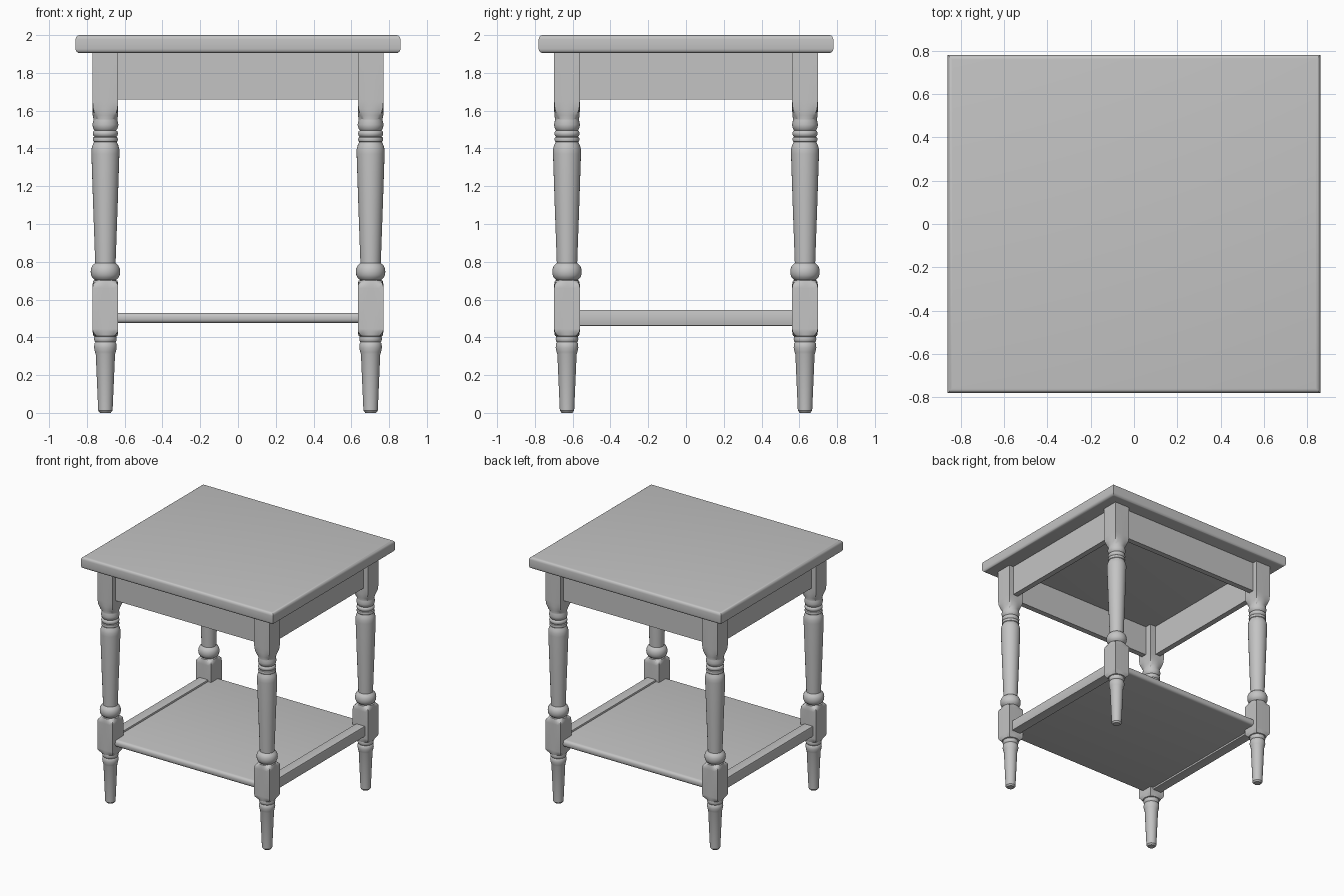
import bpy, bmesh, math

if "Cube" in bpy.data.objects:
    bpy.data.objects.remove(bpy.data.objects["Cube"])

wood = bpy.data.materials.new("plain grey")
wood.diffuse_color = (0.55, 0.55, 0.55, 1)
wood.use_nodes = True
wood.node_tree.nodes["Principled BSDF"].inputs["Base Color"].default_value = wood.diffuse_color


def finish(name, bm):
    bmesh.ops.recalc_face_normals(bm, faces=bm.faces)
    me = bpy.data.meshes.new(name)
    bm.to_mesh(me)
    bm.free()
    me.materials.append(wood)
    ob = bpy.data.objects.new(name, me)
    bpy.context.collection.objects.link(ob)
    bpy.ops.object.select_all(action='DESELECT')
    ob.select_set(True)
    bpy.context.view_layer.objects.active = ob
    bpy.ops.object.shade_smooth_by_angle(angle=math.radians(35))
    return ob


def board(name, lo, hi, pick=None, width=0.0, segments=4):
    """Box between two corners; edges whose direction passes pick are rounded."""
    bm = bmesh.new()
    bmesh.ops.create_cube(bm, size=1)
    for v in bm.verts:
        for i in range(3):
            v.co[i] = hi[i] if v.co[i] > 0 else lo[i]
    if pick:
        edges = [e for e in bm.edges if pick((e.verts[0].co - e.verts[1].co).normalized())]
        bmesh.ops.bevel(bm, geom=edges, offset=width, segments=segments,
                        profile=0.5, affect='EDGES')
    return finish(name, bm)


# Leg profile: (height, half width, squareness 0..1)
LEG = [
    (0.00, 0.028, 0), (0.012, 0.038, 0), (0.31, 0.051, 0),
    (0.322, 0.055, 0), (0.345, 0.060, 0), (0.368, 0.058, 0), (0.374, 0.053, 0),
    (0.380, 0.058, 0), (0.392, 0.060, 0), (0.405, 0.058, 0),
    (0.408, 0.064, 0.2), (0.43, 0.068, 0.9), (0.445, 0.068, 1),
    (0.66, 0.068, 1), (0.68, 0.068, 0.9), (0.70, 0.064, 0.1), (0.703, 0.055, 0),
    (0.715, 0.069, 0), (0.73, 0.076, 0), (0.747, 0.078, 0), (0.764, 0.076, 0),
    (0.78, 0.069, 0), (0.794, 0.054, 0),
    (1.10, 0.065, 0), (1.37, 0.074, 0), (1.395, 0.074, 0), (1.415, 0.069, 0),
    (1.435, 0.060, 0),
    (1.438, 0.064, 0), (1.448, 0.067, 0), (1.458, 0.064, 0), (1.462, 0.058, 0),
    (1.468, 0.064, 0), (1.479, 0.067, 0), (1.490, 0.064, 0), (1.496, 0.057, 0),
    (1.504, 0.064, 0), (1.526, 0.069, 0), (1.548, 0.064, 0),
    (1.556, 0.063, 0), (1.575, 0.067, 0.3), (1.61, 0.068, 0.8), (1.65, 0.068, 1),
    (1.905, 0.068, 1),
]
N = 32


def turned_leg(name, x, y):
    bm = bmesh.new()
    rings = []
    for z, r, sq in LEG:
        ring = []
        for i in range(N):
            a = 2 * math.pi * i / N
            c, s = math.cos(a), math.sin(a)
            k = r * (1 - sq + sq / max(abs(c), abs(s)))
            ring.append(bm.verts.new((x + k * c, y + k * s, z)))
        rings.append(ring)
    for a, b in zip(rings, rings[1:]):
        for i in range(N):
            j = (i + 1) % N
            bm.faces.new((a[i], a[j], b[j], b[i]))
    bm.faces.new(rings[0])
    bm.faces.new(rings[-1])
    finish(name, bm)


LX, LY = 0.702, 0.63

# Table top with eased upper and lower edges
board("table_top", (-0.86, -0.78, 1.905), (0.86, 0.78, 2.0),
      lambda d: abs(d.z) < 0.5, 0.022)

# Four turned legs
for sx, side in ((-1, "left"), (1, "right")):
    for sy, end in ((-1, "front"), (1, "back")):
        turned_leg(f"{end}_{side}_leg", sx * LX, sy * LY)

# Aprons under the top
for s, end in ((-1, "front"), (1, "back")):
    y = sorted((s * (LY - 0.015), s * (LY + 0.03)))
    board(f"{end}_apron", (-0.66, y[0], 1.66), (0.66, y[1], 1.905))
for s, side in ((-1, "left"), (1, "right")):
    x = sorted((s * (LX - 0.015), s * (LX + 0.03)))
    board(f"{side}_apron", (x[0], -0.59, 1.66), (x[1], 0.59, 1.905))
    # Lower side rails carrying the shelf
    board(f"{side}_rail", (s * LX - 0.04, -0.59, 0.46), (s * LX + 0.04, 0.59, 0.545),
          lambda d: abs(d.y) > 0.5, 0.005, 2)

# Lower shelf with rounded front and back edges
board("lower_shelf", (-0.67, -0.665, 0.475), (0.67, 0.665, 0.53),
      lambda d: abs(d.x) > 0.5, 0.022)
